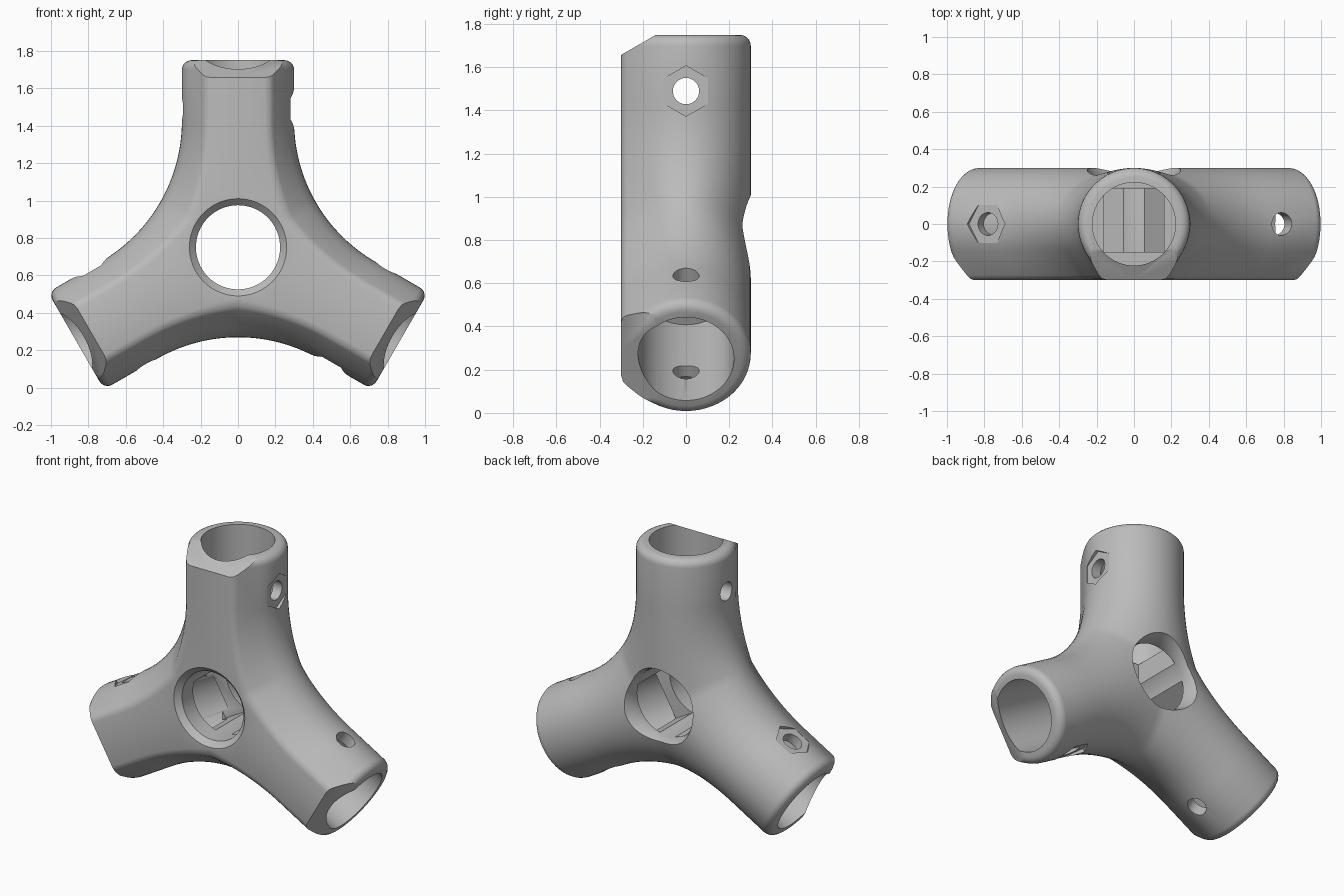
import bpy, bmesh, math
from mathutils import Matrix, Vector

cube = bpy.data.objects.get("Cube")
if cube:
    bpy.data.objects.remove(cube)

R = 0.3                               # arm radius
FILLET = 0.87                         # blend radius between arms
BLEND = (R + FILLET) * math.tan(math.radians(30))
HUB = Matrix.Translation((0, 0, 0.75))
# local arm frame: x across, y depth, z along the arm
ARMS = [HUB @ Matrix.Rotation(math.radians(120 * k), 4, 'Y') for k in range(3)]
ACROSS = Matrix.Rotation(math.radians(90), 4, 'Y')

grey = bpy.data.materials.new("plain grey")
grey.use_nodes = True
grey.diffuse_color = (0.5, 0.5, 0.5, 1)
grey.node_tree.nodes["Principled BSDF"].inputs["Base Color"].default_value = (0.5, 0.5, 0.5, 1)


def make_object(name, bm):
    bmesh.ops.recalc_face_normals(bm, faces=bm.faces[:])
    mesh = bpy.data.meshes.new(name)
    bm.to_mesh(mesh)
    bm.free()
    mesh.materials.append(grey)
    obj = bpy.data.objects.new(name, mesh)
    bpy.context.collection.objects.link(obj)
    return obj


def half_profile():
    """Half section of an arm: round back, sloped sides, flat front."""
    pts = [(0, R)]
    for i in range(1, 21):
        a = math.radians(90 - 6 * i)
        pts.append((R * math.cos(a), R * math.sin(a)))
    return pts + [(0.188, -0.274), (0.171, -0.292), (0.143, -R), (0, -R)]


def sections():
    """(axis point, outline point, scale) from the arm tip to the hub."""
    out = []
    for i in range(6):                # rounded tip
        a = math.radians(18 * i)
        inset = 0.05 * (1 - math.sin(a))
        z = 0.95 + 0.05 * math.cos(a)
        out.append((z, (R - inset, z), (R - inset) / R))
    for i in range(17):               # flare into the next arm
        a = math.radians(30 * i / 16)
        out.append((BLEND * (1 - i / 16),
                    (R + FILLET * (1 - math.cos(a)), BLEND - FILLET * math.sin(a)), 1))
    return out


def build_body():
    bm = bmesh.new()
    profile = half_profile()
    for arm in ARMS:
        for side in (1, -1):
            rows = []
            for axis_z, (px, pz), k in sections():
                width = math.hypot(px, pz - axis_z)
                row = []
                for p, y in profile:
                    w = width * p / R
                    if y < -0.001 and p > 0:
                        w = (w + width - (R - p) * k) / 2
                    f = w / width
                    row.append(bm.verts.new(
                        arm @ Vector((side * px * f, y * k, axis_z + (pz - axis_z) * f))))
                rows.append(row)
            for a, b in zip(rows, rows[1:]):
                for i in range(len(profile) - 1):
                    bm.faces.new((a[i], a[i + 1], b[i + 1], b[i]))
    bmesh.ops.remove_doubles(bm, verts=bm.verts[:], dist=0.0003)
    bmesh.ops.holes_fill(bm, edges=bm.edges[:], sides=0)
    # sloped cut on the front edge of each tip
    for arm in ARMS:
        bmesh.ops.bisect_plane(
            bm, geom=bm.verts[:] + bm.edges[:] + bm.faces[:], dist=0.0001,
            plane_co=arm @ Vector((0, -0.14, 1)),
            plane_no=arm.to_3x3() @ Vector((0, -0.5, 0.866)), clear_outer=True)
        bmesh.ops.holes_fill(bm, edges=bm.edges[:], sides=0)
    return make_object("tube_connector", bm)


def lathe_cutter(name, rings, n, matrix):
    """Closed turned solid from (radius, height) rings."""
    bm = bmesh.new()
    loops = []
    for r, h in rings:
        loops.append([bm.verts.new(matrix @ Vector((
            r * math.cos(math.tau * i / n), r * math.sin(math.tau * i / n), h)))
            for i in range(n)])
    for a, b in zip(loops, loops[1:]):
        for i in range(n):
            j = (i + 1) % n
            bm.faces.new((a[i], a[j], b[j], b[i]))
    bm.faces.new(loops[0])
    bm.faces.new(loops[-1])
    return make_object(name, bm)


def box_cutter(name, size, centre, matrix):
    bm = bmesh.new()
    bmesh.ops.create_cube(bm, size=1, matrix=matrix @ Matrix.Translation(centre)
                          @ Matrix.Diagonal((*size, 1)))
    return make_object(name, bm)


body = build_body()

# central window, flared at both rims
window = [(0.262, -0.4), (0.262, -0.31), (0.242, -0.27), (0.23, -0.235), (0.225, -0.2),
          (0.225, 0.265), (0.262, 0.302), (0.262, 0.4)]
cutters = [lathe_cutter("window_cutter", window, 64,
                        HUB @ Matrix.Rotation(math.radians(90), 4, 'X'))]

# sockets, inner channels, bolt holes and nut recesses
for arm in ARMS:
    bolt = arm @ Matrix.Translation((0, 0, 0.74)) @ ACROSS
    cutters += [
        lathe_cutter("socket_cutter", [(0.222, 0.3), (0.222, 1.1)], 64, arm),
        box_cutter("channel_cutter", (0.32, 0.34, 0.25), (0, 0.02, 0.225), arm),
        lathe_cutter("bolt_cutter", [(0.061, -0.5), (0.061, 0.5)], 32, bolt),
        lathe_cutter("nut_cutter", [(0.117, 0.28), (0.117, 0.4)], 6, bolt),
    ]

bpy.ops.object.select_all(action='DESELECT')
bpy.context.view_layer.objects.active = body
body.select_set(True)
for cutter in cutters:
    cutter.hide_render = True
    mod = body.modifiers.new("cut", 'BOOLEAN')
    mod.operation = 'DIFFERENCE'
    mod.solver = 'EXACT'
    mod.object = cutter
    bpy.ops.object.modifier_apply(modifier=mod.name)
    bpy.data.objects.remove(cutter)

bpy.ops.object.shade_smooth_by_angle(angle=math.radians(32))
